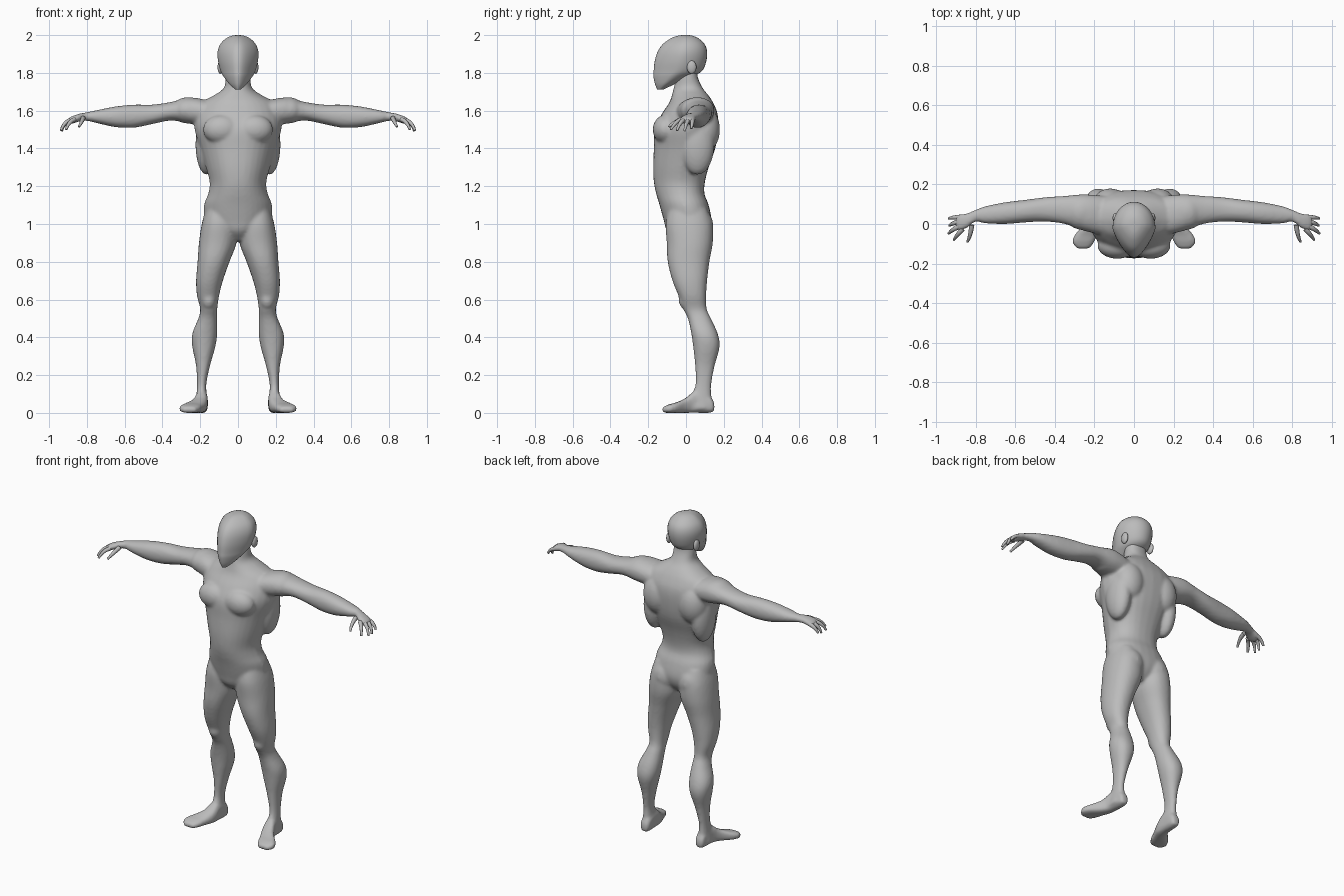
import bpy, bmesh
from math import sin, cos, pi
from mathutils import Matrix, Vector

if "Cube" in bpy.data.objects:
    bpy.data.objects.remove(bpy.data.objects["Cube"])

grey = bpy.data.materials.new("plain grey")
grey.use_nodes = True
grey.diffuse_color = (0.5, 0.5, 0.5, 1)
grey.node_tree.nodes["Principled BSDF"].inputs["Base Color"].default_value = (0.5, 0.5, 0.5, 1)


def spline(rows, steps):
    """Catmull-Rom rows in between the given ones."""
    rows = [Vector(r) for r in rows]
    out = []
    for i in range(len(rows) - 1):
        p, q = rows[i], rows[i + 1]
        m = (q - rows[max(i - 1, 0)]) / 2
        n = (rows[min(i + 2, len(rows) - 1)] - p) / 2
        for k in range(steps):
            t = k / steps
            out.append(p + m * t + (3 * (q - p) - 2 * m - n) * t ** 2
                       + (2 * (p - q) + m + n) * t ** 3)
    return out + [rows[-1]]


def loft(bm, rows, axis, side=1, power=2.2, taper=0.0, sides=28, steps=4):
    """Skin rounded sections; each row is position, low/high, low/high."""
    rings = []
    for pos, a0, a1, b0, b1 in spline(rows, steps):
        ring = []
        for k in range(sides):
            c, s = cos(2 * pi * k / sides), sin(2 * pi * k / sides)
            u = abs(c) ** (2 / power) * (1 if c > 0 else -1)
            v = abs(s) ** (2 / power) * (1 if s > 0 else -1)
            a = (a0 + a1) / 2 + (a1 - a0) / 2 * u * (1 + taper * min(v, 0))
            b = (b0 + b1) / 2 + (b1 - b0) / 2 * v
            x, y, z = {"x": (pos, a, b), "y": (a, pos, b), "z": (a, b, pos)}[axis]
            ring.append(bm.verts.new((x * side, y, z)))
        rings.append(ring)
    for r, q in zip(rings, rings[1:]):
        for k in range(sides):
            j = (k + 1) % sides
            bm.faces.new((r[k], r[j], q[j], q[k]))
    bm.faces.new(rings[0])
    bm.faces.new(rings[-1])


def ellipsoid(bm, centre, radii, side=1):
    x, y, z = centre
    place = Matrix.Translation((x * side, y, z)) @ Matrix.Diagonal((*radii, 1))
    bmesh.ops.create_uvsphere(bm, u_segments=24, v_segments=16, radius=1, matrix=place)


def finish(bm, name):
    bmesh.ops.recalc_face_normals(bm, faces=bm.faces[:])
    for f in bm.faces:
        f.smooth = True
    mesh = bpy.data.meshes.new(name)
    bm.to_mesh(mesh)
    bm.free()
    mesh.materials.append(grey)
    ob = bpy.data.objects.new(name, mesh)
    bpy.context.collection.objects.link(ob)
    return ob


# Sections: height, left/right, front/back
torso = [(z, -w, w, f, b) for z, w, f, b in (
    (.91, .05, -.05, .08), (.96, .12, -.1, .12), (1.02, .175, -.118, .135),
    (1.1, .18, -.14, .12), (1.16, .158, -.158, .098), (1.22, .15, -.17, .1),
    (1.3, .17, -.174, .12), (1.4, .2, -.17, .155), (1.5, .23, -.166, .17),
    (1.58, .23, -.13, .168), (1.64, .2, -.09, .145), (1.68, .13, -.075, .12),
    (1.72, .075, -.065, .088), (1.78, .066, -.05, .062), (1.85, .06, -.04, .06))]
leg = [(1.08, .03, .17, -.09, .11), (1, .01, .192, -.108, .14),
       (.9, .008, .207, -.102, .142), (.8, .045, .214, -.097, .124),
       (.7, .08, .222, -.072, .112), (.62, .1, .217, -.04, .107),
       (.55, .11, .2, -.015, .11), (.5, .11, .21, .01, .132),
       (.42, .11, .242, .028, .168), (.35, .12, .242, .038, .178),
       (.25, .148, .222, .048, .152), (.15, .168, .217, .05, .134),
       (.08, .163, .222, .02, .136), (.02, .162, .23, 0, .14)]
# Sections: depth, inner/outer, bottom/top
foot = [(.15, .17, .212, .01, .05), (.125, .16, .22, 0, .09), (.05, .16, .226, 0, .115),
        (0, .165, .25, 0, .08), (-.05, .185, .296, 0, .056), (-.09, .2, .312, 0, .045),
        (-.125, .225, .29, 0, .03)]
# Sections: reach, front/back, bottom/top
arm = [(.14, -.06, .14, 1.52, 1.65), (.25, -.035, .15, 1.53, 1.67),
       (.35, 0, .142, 1.548, 1.647), (.45, .012, .135, 1.53, 1.632),
       (.55, .008, .122, 1.51, 1.632), (.65, 0, .11, 1.513, 1.622),
       (.75, .003, .09, 1.535, 1.602), (.8, .012, .072, 1.546, 1.592),
       (.84, -.018, .056, 1.543, 1.584), (.88, -.036, .05, 1.53, 1.57),
       (.9, -.025, .04, 1.53, 1.558)]
# Muscle masses: centre, radii
muscles = {
    "pectoral": ((.085, -.108, 1.5), (.1, .068, .078)),
    "deltoid": ((.265, .06, 1.602), (.085, .09, .07)),
    "shoulder_blade": ((.12, .1, 1.5), (.09, .08, .12)),
    "side_back": ((.165, .06, 1.42), (.06, .09, .16)),
    "glute": ((.09, .055, .99), (.09, .09, .1)),
    "kneecap": ((.155, .005, .6), (.04, .045, .055)),
}

# One fused body: overlapping masses merged and softened
bm = bmesh.new()
loft(bm, torso, "z", power=2.4, taper=.22)
for side in (1, -1):
    loft(bm, leg, "z", side)
    loft(bm, foot, "y", side, power=2.8)
    loft(bm, arm, "x", side)
    for centre, radii in muscles.values():
        ellipsoid(bm, centre, radii, side)
body = finish(bm, "body")
remesh = body.modifiers.new("fuse", "REMESH")
remesh.mode = "VOXEL"
remesh.voxel_size = .009
remesh.use_smooth_shade = True
soften = body.modifiers.new("soften", "SMOOTH")
soften.factor = .5
soften.iterations = 6

# Masked head, narrowing to the front and chin
head_rows = [(z, -w, w, f, b) for z, w, f, b in (
    (1.712, .014, -.152, -.12), (1.74, .045, -.164, -.06), (1.78, .076, -.172, .03),
    (1.81, .092, -.171, .085), (1.86, .105, -.166, .107), (1.91, .108, -.151, .112),
    (1.95, .095, -.125, .1), (1.98, .067, -.085, .07), (1.995, .038, -.05, .04),
    (2, .012, -.02, .015))]
bm = bmesh.new()
loft(bm, head_rows, "z", power=2, taper=.35, sides=32)
for side in (1, -1):
    ellipsoid(bm, (.094, .03, 1.83), (.014, .025, .035), side)
finish(bm, "head")

# Fingers: knuckle, bend, tip
fingers = [((.82, -.005, 1.56), (.825, -.06, 1.545), (.842, -.09, 1.515)),
           ((.865, -.025, 1.553), (.895, -.055, 1.545), (.91, -.08, 1.5)),
           ((.88, -.01, 1.55), (.92, -.03, 1.545), (.937, -.048, 1.495)),
           ((.88, .012, 1.55), (.925, .002, 1.54), (.932, -.008, 1.492)),
           ((.875, .034, 1.55), (.92, .034, 1.54), (.935, .028, 1.505))]
for side, name in ((1, "left_fingers"), (-1, "right_fingers")):
    curve = bpy.data.curves.new(name, "CURVE")
    curve.dimensions = "3D"
    curve.bevel_depth = .011
    curve.bevel_resolution = 2
    curve.use_fill_caps = True
    curve.materials.append(grey)
    for points in fingers:
        line = curve.splines.new("NURBS")
        line.points.add(len(points) - 1)
        for p, (x, y, z), r in zip(line.points, points, (1.2, 1, .55)):
            p.co = (x * side, y, z, 1)
            p.radius = r
        line.order_u = 3
        line.use_endpoint_u = True
        line.resolution_u = 6
    bpy.context.collection.objects.link(bpy.data.objects.new(name, curve))
